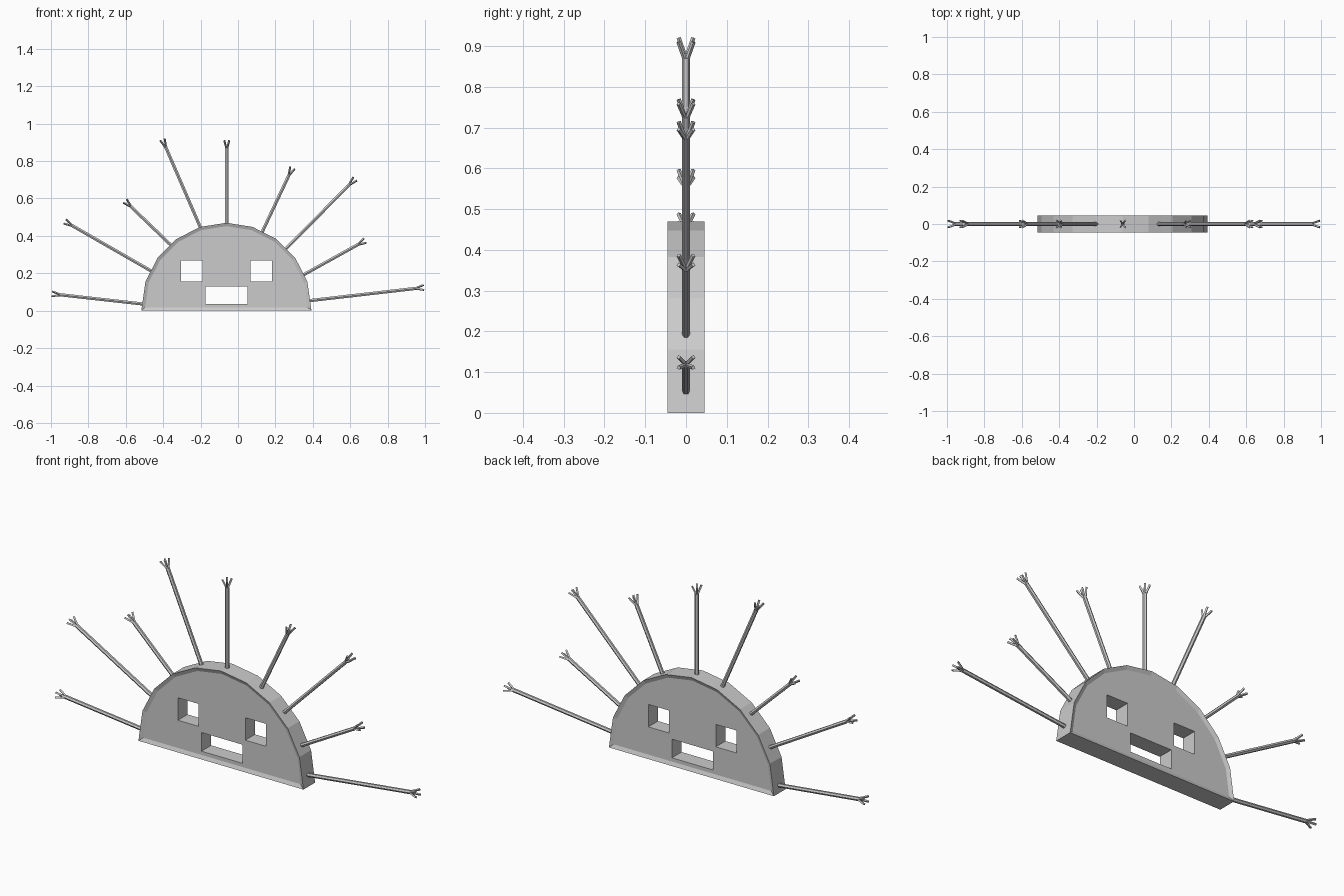
import bpy, bmesh, math
from mathutils import Vector

if "Cube" in bpy.data.objects:
    bpy.data.objects.remove(bpy.data.objects["Cube"])

CX, R, HALF = -0.062, 0.455, 0.046


def mesh_object(name, bm):
    bmesh.ops.recalc_face_normals(bm, faces=bm.faces)
    me = bpy.data.meshes.new(name)
    bm.to_mesh(me)
    bm.free()
    ob = bpy.data.objects.new(name, me)
    bpy.context.collection.objects.link(ob)
    return ob


def rod(name, a, b, radius, sides):
    d = b - a
    bm = bmesh.new()
    bmesh.ops.create_cone(bm, cap_ends=True, segments=sides, radius1=radius,
                          radius2=radius, depth=d.length)
    ob = mesh_object(name, bm)
    ob.location = (a + b) / 2
    ob.rotation_euler = Vector((0, 0, 1)).rotation_difference(d).to_euler()
    return ob


# half-disc body with a raised rim on front and back
bm = bmesh.new()
pts = []
for i in range(11):
    t = math.radians(18 * i)
    z = 0 if i in (0, 10) else 0.015 + R * math.sin(t)
    pts.append((CX + R * math.cos(t), z))
front = bm.faces.new([bm.verts.new((x, -HALF, z)) for x, z in pts])
ext = bmesh.ops.extrude_face_region(bm, geom=[front], use_keep_orig=True)
moved = [v for v in ext["geom"] if isinstance(v, bmesh.types.BMVert)]
bmesh.ops.translate(bm, verts=moved, vec=(0, 2 * HALF, 0))
bmesh.ops.recalc_face_normals(bm, faces=bm.faces)
for cap in [f for f in bm.faces if len(f.verts) > 4]:
    bmesh.ops.inset_region(bm, faces=[cap], thickness=0.018, use_even_offset=True)
    shift = 0.008 if cap.calc_center_median().y < 0 else -0.008
    bmesh.ops.translate(bm, verts=cap.verts[:], vec=(0, shift, 0))
body = mesh_object("body", bm)

# square eyes and mouth cut through the body
bm = bmesh.new()
for x, z, w, h in [(-0.186, 0.212, 0.114, 0.112),
                   (0.186, 0.212, 0.114, 0.112),
                   (0, 0.083, 0.226, 0.093)]:
    cube = bmesh.ops.create_cube(bm, size=1)["verts"]
    bmesh.ops.scale(bm, verts=cube, vec=(w, 0.4, h))
    bmesh.ops.translate(bm, verts=cube, vec=(CX + x, 0, z))
cutter = mesh_object("face_hole_cutter", bm)
cutter.hide_render = True
cutter.hide_viewport = True
cut = body.modifiers.new("face_holes", "BOOLEAN")
cut.operation = "DIFFERENCE"
cut.solver = "EXACT"
cut.object = cutter

# thin limbs, each ending in four spread fingers
LIMBS = [((-.51, .036), (-.995, .09)), ((-.46, .21), (-.925, .477)),
         ((-.358, .35), (-.604, .587)), ((-.198, .438), (-.404, .915)),
         ((-.06, .464), (-.06, .91)), ((.128, .418), (.291, .764)),
         ((.257, .332), (.626, .705)), ((.352, .193), (.68, .375)),
         ((.384, .054), (.993, .124))]
for n, (p, q) in enumerate(LIMBS, 1):
    a, e = Vector((p[0], 0, p[1])), Vector((q[0], 0, q[1]))
    d = (e - a).normalized()
    side = Vector((0, 1, 0)).cross(d)
    tip = e - d * 0.04
    rod(f"limb_{n}", a, tip, 0.0098, 6)
    for k, (s, y) in enumerate([(-1, -1), (-1, 1), (1, -1), (1, 1)], 1):
        spread = side * 0.013 * s + Vector((0, 0.018 * y, 0))
        rod(f"limb_{n}_finger_{k}", tip - d * 0.006 + spread * 0.1, e + spread, 0.0055, 4)
